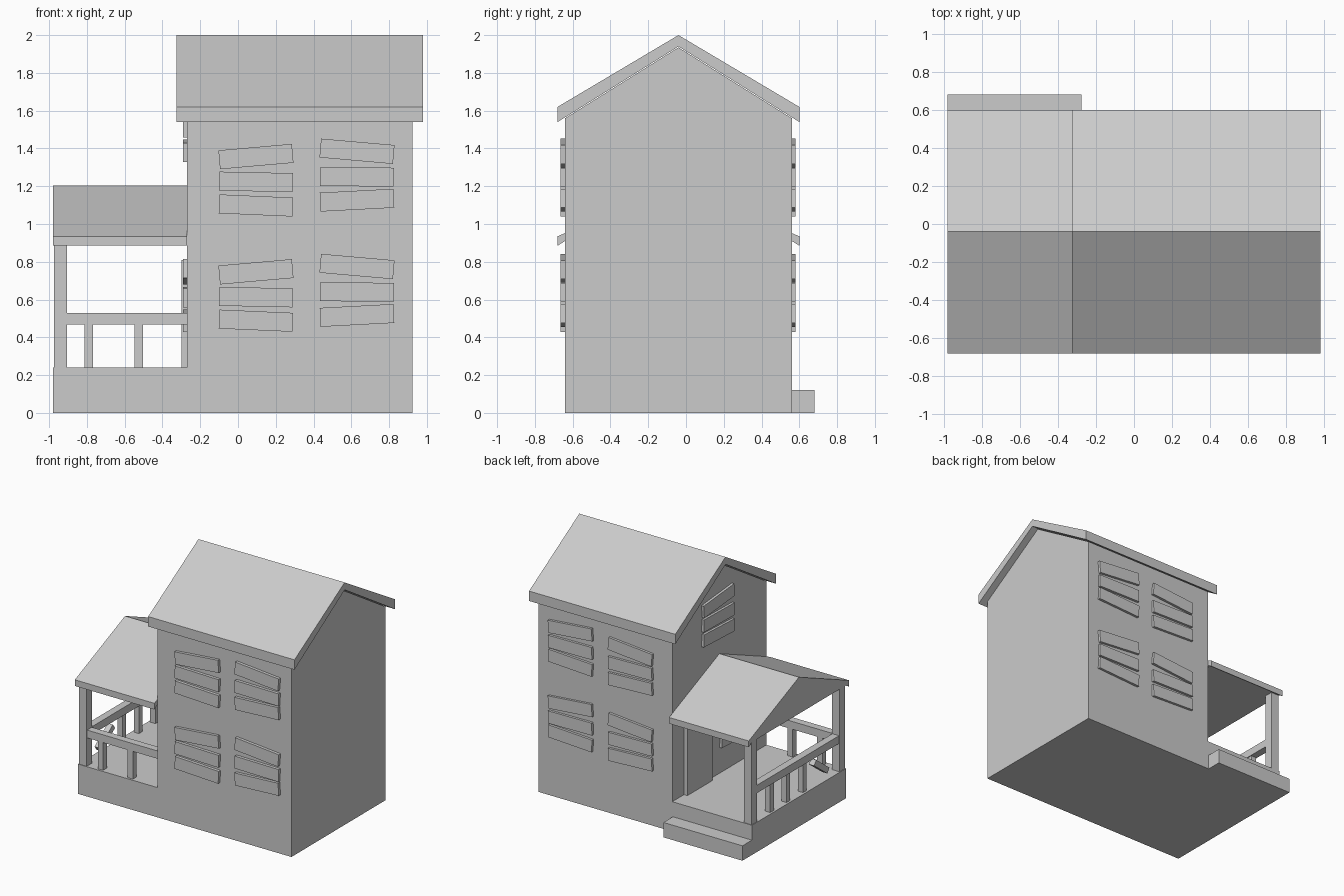
import bpy
from math import radians, atan2

if "Cube" in bpy.data.objects:
    bpy.data.objects.remove(bpy.data.objects["Cube"])


def mesh(name, verts, faces):
    me = bpy.data.meshes.new(name)
    me.from_pydata(verts, [], faces)
    ob = bpy.data.objects.new(name, me)
    bpy.context.collection.objects.link(ob)
    return ob


def box(name, lo, hi, rot=(0, 0, 0)):
    """Box between two corners, rotated about its own centre."""
    h = [(b - a) / 2 for a, b in zip(lo, hi)]
    v = [(x * h[0], y * h[1], z * h[2]) for x in (-1, 1) for y in (-1, 1) for z in (-1, 1)]
    f = [(0, 1, 3, 2), (4, 6, 7, 5), (0, 4, 5, 1), (2, 3, 7, 6), (0, 2, 6, 4), (1, 5, 7, 3)]
    ob = mesh(name, v, f)
    ob.location = [(a + b) / 2 for a, b in zip(lo, hi)]
    ob.rotation_euler = rot
    return ob


def extrude_x(name, profile, x0, x1):
    """Extrude a (y, z) profile, given counter-clockwise seen from +x, along x."""
    n = len(profile)
    v = [(x, y, z) for x in (x0, x1) for y, z in profile]
    f = [tuple(reversed(range(n))), tuple(range(n, 2 * n))]
    f += [(i, (i + 1) % n, (i + 1) % n + n, i + n) for i in range(n)]
    return mesh(name, v, f)


RIDGE = -0.04
WALL_X, FRONT_Y, BACK_Y = -0.27, -0.64, 0.56

# House body with gables
extrude_x("house_body", [(FRONT_Y, 0), (BACK_Y, 0), (BACK_Y, 1.56), (RIDGE, 1.935), (FRONT_Y, 1.56)],
          WALL_X, 0.925)

# Main roof: folded slab
extrude_x("main_roof", [(-0.68, 1.54), (RIDGE, 1.94), (0.60, 1.54), (0.60, 1.62), (RIDGE, 2.0), (-0.68, 1.62)],
          -0.325, 0.98)

# Porch deck, step and solid-gabled roof
box("porch_deck", (-0.98, FRONT_Y, 0), (WALL_X, BACK_Y, 0.24))
box("porch_step", (-0.98, BACK_Y, 0), (-0.275, 0.68, 0.12))
extrude_x("porch_roof", [(-0.68, 0.885), (-0.64, 0.91), (0.56, 0.91), (0.60, 0.885),
                         (0.60, 0.935), (RIDGE, 1.205), (-0.68, 0.935)], -0.98, WALL_X)

# Porch posts
PX, PF, PB = -0.94, -0.60, 0.52
for name, y in (("front", PF), ("back", PB)):
    box(name + "_porch_post", (PX - 0.035, y - 0.035, 0.24), (PX + 0.035, y + 0.035, 0.91))

# Railings
box("front_rail", (PX, PF - 0.03, 0.467), (WALL_X, PF + 0.03, 0.53))
box("side_rail", (PX - 0.03, PF, 0.467), (PX + 0.03, PB, 0.53))
spots = [(-0.79, PF), (-0.525, PF)] + [(PX, y) for y in (0.28, 0.07, -0.14)]
for x, y in spots:
    box("baluster", (x - 0.023, y - 0.023, 0.24), (x + 0.023, y + 0.023, 0.47))

# Broken baluster leaning over
box("broken_baluster", (PX - 0.023, -0.46, 0.335), (PX + 0.023, -0.25, 0.381),
    (atan2(0.12, 0.16), 0, 0))

# Door on the porch wall
box("door", (-0.30, 0.09, 0.24), (WALL_X + 0.01, 0.41, 0.81))

# Boarded windows: (height, tilt in degrees) of three planks
SET_A = [(1.357, 5), (1.223, -1.2), (1.098, -2.5)]
SET_B = [(1.385, -5), (1.250, -0.7), (1.126, 3)]
W, H = 0.195, 0.05

for x, planks in ((0.095, SET_A), (0.63, SET_B)):
    for drop in (0, 0.61):
        for z, tilt in planks:
            for side, y, d in (("front", FRONT_Y, 0.024), ("back", BACK_Y, 0.02)):
                box(side + "_window_board", (x - W, y - d, z - drop - H), (x + W, y + d, z - drop + H),
                    (0, -radians(tilt), 0))

# Porch side: gable window and window beside the door
for y, lift in ((-0.01, 0.29), (-0.24, -0.61)):
    for z, tilt in SET_A:
        box("side_window_board", (WALL_X - 0.02, y - W, z + lift - H), (WALL_X + 0.02, y + W, z + lift + H),
            (-radians(tilt), 0, 0))
